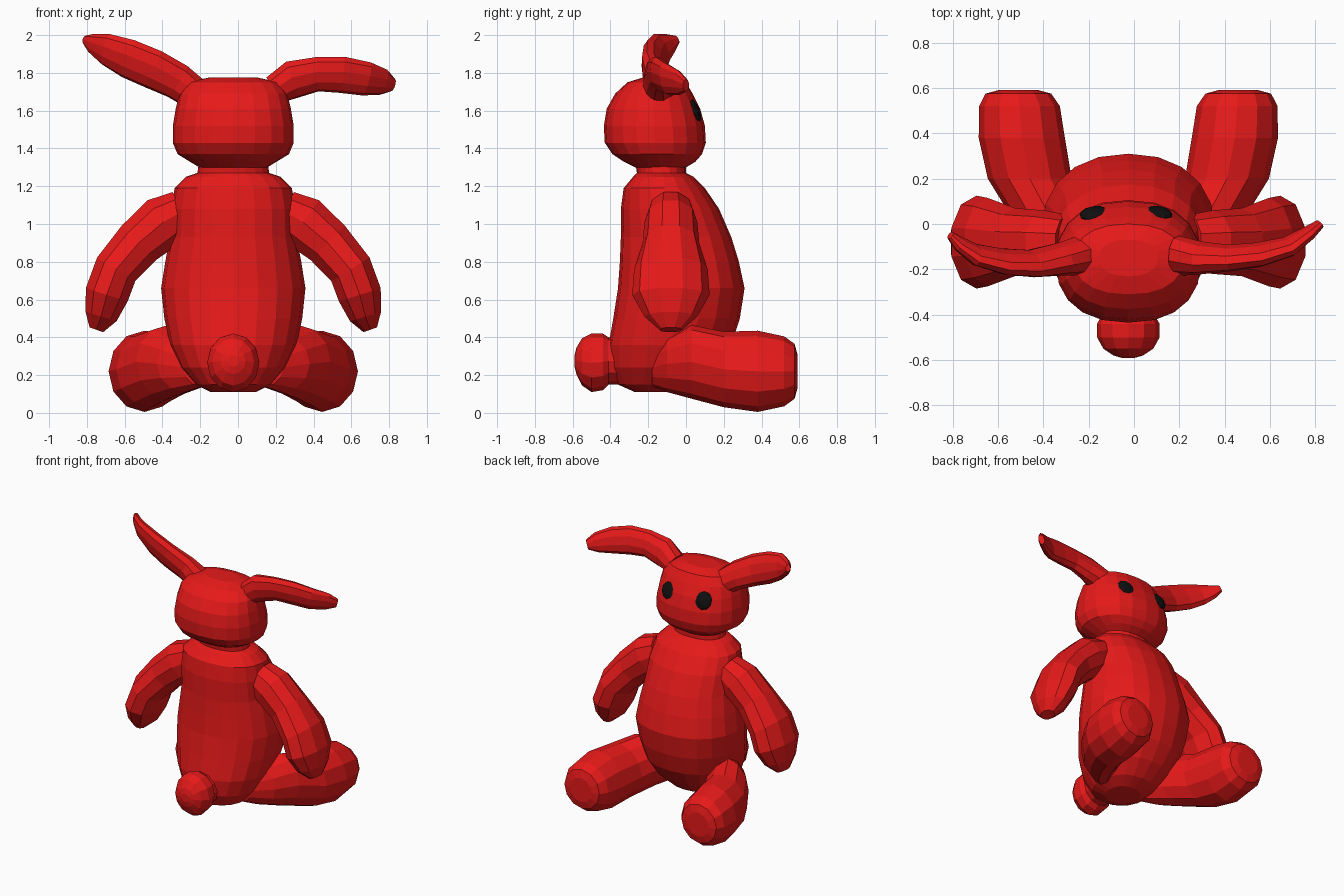
import bpy, bmesh, math
from mathutils import Vector, Matrix

CX = -0.025  # symmetry plane of body and limbs

def material(name, rgb):
    m = bpy.data.materials.new(name)
    m.diffuse_color = (*rgb, 1)
    return m

RED = material("red_fabric", (0.8, 0.01, 0.01))
BLACK = material("black_button", (0.005, 0.005, 0.005))

def finish(bm, name, mat):
    bmesh.ops.recalc_face_normals(bm, faces=bm.faces)
    me = bpy.data.meshes.new(name)
    bm.to_mesh(me)
    bm.free()
    me.materials.append(mat)
    ob = bpy.data.objects.new(name, me)
    bpy.context.collection.objects.link(ob)
    return ob

def loft(name, stations, ref, sides=10, axis=None, power=2.0):
    """Stations: (x, y, z, radius along ref, radius across)."""
    pts = [Vector(s[:3]) for s in stations]
    bm = bmesh.new()
    rings = []
    for i, s in enumerate(stations):
        t = Vector(axis) if axis else pts[min(i + 1, len(pts) - 1)] - pts[max(i - 1, 0)]
        t.normalize()
        u = Vector(ref)
        u = (u - t * u.dot(t)).normalized()
        v = t.cross(u)
        ring = []
        for k in range(sides):
            a = 2 * math.pi * k / sides
            c, d = math.cos(a), math.sin(a)
            c = math.copysign(abs(c) ** (2 / power), c)
            d = math.copysign(abs(d) ** (2 / power), d)
            ring.append(bm.verts.new(pts[i] + u * s[3] * c + v * s[4] * d))
        rings.append(ring)
    for r, q in zip(rings, rings[1:]):
        for k in range(sides):
            j = (k + 1) % sides
            bm.faces.new((r[k], r[j], q[j], q[k]))
    bm.faces.new(rings[0])
    bm.faces.new(rings[-1])
    return finish(bm, name, RED)

def upright(name, profile, power):
    """Profile: (z, half width, back y, front y)."""
    loft(name, [(CX, (a + b) / 2, z, w, (b - a) / 2) for z, w, a, b in profile],
         (1, 0, 0), 20, (0, 0, 1), power)

# Torso with neck
upright("torso", [
    (0.11, 0.12, -0.27, -0.03), (0.15, 0.20, -0.36, 0.06), (0.24, 0.28, -0.40, 0.16),
    (0.36, 0.335, -0.41, 0.24), (0.50, 0.365, -0.385, 0.285), (0.66, 0.382, -0.36, 0.31),
    (0.80, 0.36, -0.35, 0.28), (0.93, 0.335, -0.345, 0.24), (1.08, 0.33, -0.345, 0.175),
    (1.19, 0.31, -0.33, 0.10), (1.25, 0.25, -0.28, 0.04), (1.27, 0.19, -0.26, 0.0),
    (1.34, 0.18, -0.27, 0.0)], 2.2)

# Head
upright("head", [
    (1.30, 0.18, -0.27, 0.0), (1.33, 0.23, -0.33, 0.05), (1.37, 0.295, -0.39, 0.085),
    (1.43, 0.32, -0.43, 0.105), (1.52, 0.32, -0.435, 0.10), (1.61, 0.305, -0.42, 0.075),
    (1.69, 0.285, -0.375, 0.035), (1.75, 0.24, -0.31, 0.0), (1.775, 0.13, -0.23, -0.07)], 2.3)

# Ears, posed differently on each side
loft("ear_a", [
    (0.19, -0.14, 1.71, 0.08, 0.09), (0.29, -0.15, 1.765, 0.105, 0.07),
    (0.42, -0.15, 1.793, 0.095, 0.055), (0.55, -0.135, 1.79, 0.10, 0.05),
    (0.68, -0.10, 1.768, 0.092, 0.042), (0.77, -0.04, 1.75, 0.07, 0.03),
    (0.82, 0.0, 1.735, 0.035, 0.02)], (0, -0.3, 1))
loft("ear_b", [
    (-0.23, -0.14, 1.69, 0.09, 0.09), (-0.32, -0.155, 1.755, 0.10, 0.07),
    (-0.45, -0.175, 1.82, 0.11, 0.055), (-0.58, -0.165, 1.875, 0.11, 0.05),
    (-0.70, -0.135, 1.925, 0.09, 0.042), (-0.775, -0.085, 1.955, 0.055, 0.03),
    (-0.81, -0.05, 1.975, 0.025, 0.018)], (0, -0.3, 1))

# Arms and legs, mirrored about the body plane
ARM = [(0.24, -0.08, 1.07, 0.12, 0.12), (0.345, -0.08, 1.01, 0.14, 0.15),
       (0.475, -0.08, 0.90, 0.15, 0.135), (0.595, -0.08, 0.76, 0.195, 0.125),
       (0.645, -0.08, 0.625, 0.205, 0.122), (0.675, -0.08, 0.51, 0.14, 0.09),
       (0.70, -0.08, 0.44, 0.06, 0.04)]
LEG = [(0.14, -0.18, 0.24, 0.10, 0.10), (0.23, -0.10, 0.26, 0.15, 0.15),
       (0.32, 0.03, 0.27, 0.17, 0.195), (0.41, 0.20, 0.23, 0.185, 0.20),
       (0.445, 0.38, 0.22, 0.19, 0.215), (0.455, 0.52, 0.22, 0.178, 0.185),
       (0.46, 0.575, 0.22, 0.145, 0.145), (0.46, 0.59, 0.22, 0.09, 0.09)]
for side, s in (("right", 1), ("left", -1)):
    flip = lambda rows: [(CX + s * (r[0] - CX), *r[1:]) for r in rows]
    loft("arm_" + side, flip(ARM), (0, 1, 0))
    loft("leg_" + side, flip(LEG), (1, 0, 0), 12, (0, 1, 0))

# Round tail
loft("tail", [
    (CX, -0.28, 0.28, 0.13, 0.13), (CX, -0.41, 0.275, 0.12, 0.125),
    (CX, -0.44, 0.27, 0.138, 0.15), (CX, -0.50, 0.265, 0.138, 0.155),
    (CX, -0.55, 0.27, 0.11, 0.125), (CX, -0.58, 0.275, 0.065, 0.07),
    (CX, -0.59, 0.275, 0.03, 0.03)], (1, 0, 0), 12, (0, 1, 0))

# Button eyes
for side, x in (("right", 0.105), ("left", -0.175)):
    bm = bmesh.new()
    bmesh.ops.create_uvsphere(bm, u_segments=10, v_segments=6, radius=0.066)
    bm.transform(Matrix.Translation((x, 0.045, 1.60))
                 @ Matrix.Rotation(math.radians(7 if x > 0 else -7) * -1, 4, 'Z')
                 @ Matrix.Rotation(math.radians(-68), 4, 'X')
                 @ Matrix.Diagonal((1, 1, 0.4, 1)))
    finish(bm, "eye_" + side, BLACK)
